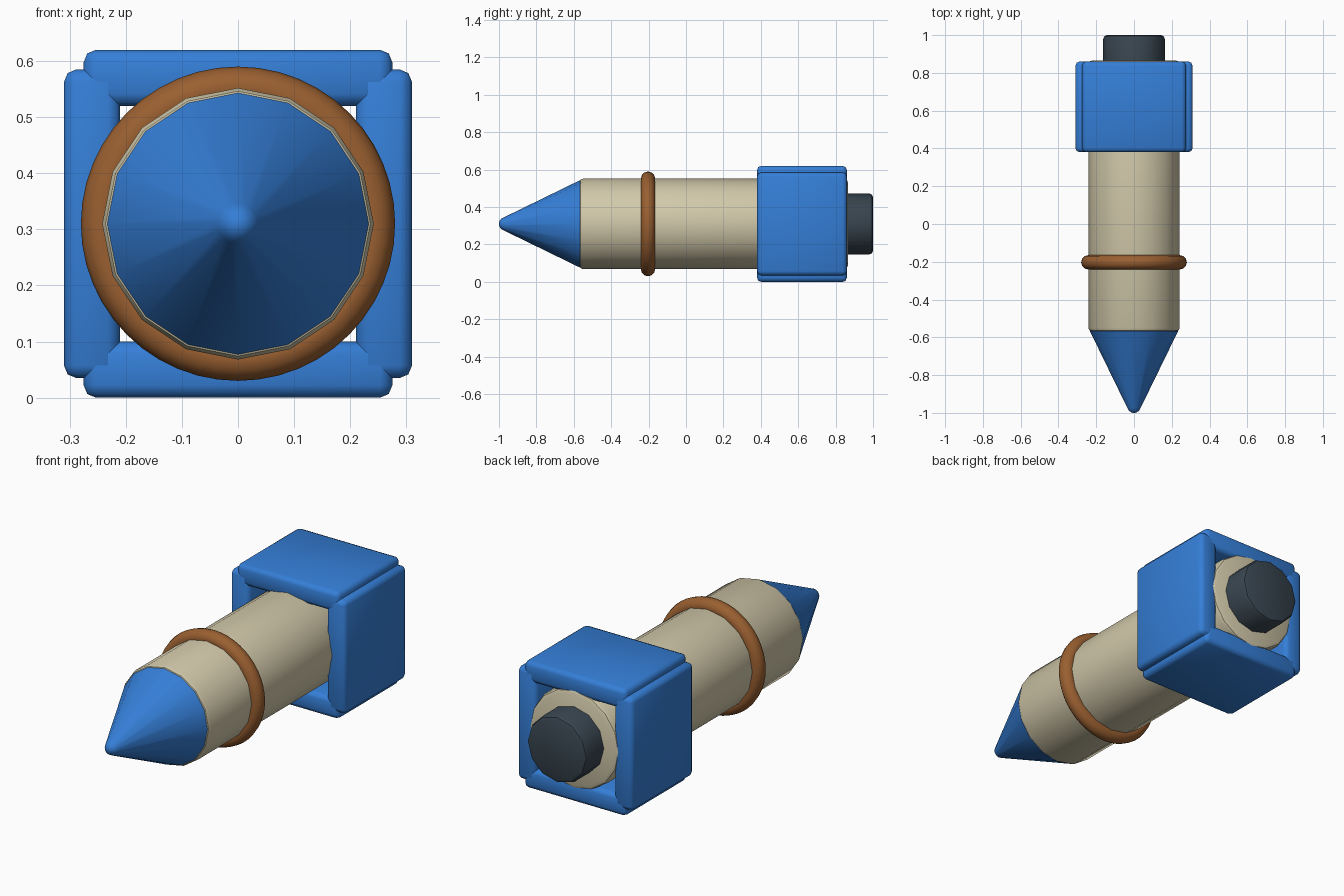
import bpy, bmesh
from math import sin, cos, pi, radians

if "Cube" in bpy.data.objects:
    bpy.data.objects.remove(bpy.data.objects["Cube"])

AXIS_Z = 0.31


def material(name, rgb):
    m = bpy.data.materials.new(name)
    m.diffuse_color = (*rgb, 1)
    m.use_nodes = True
    m.node_tree.nodes["Principled BSDF"].inputs["Base Color"].default_value = m.diffuse_color
    return m


BLUE = material("blue", (0.035, 0.21, 0.68))
CREAM = material("cream", (0.64, 0.58, 0.40))
BROWN = material("brown", (0.32, 0.115, 0.03))
DARK = material("dark", (0.04, 0.06, 0.08))


def smooth(ob, angle):
    bpy.ops.object.select_all(action='DESELECT')
    ob.select_set(True)
    bpy.context.view_layer.objects.active = ob
    bpy.ops.object.shade_smooth_by_angle(angle=radians(angle))


def finish(name, bm, mat, angle=35):
    bmesh.ops.recalc_face_normals(bm, faces=bm.faces[:])
    me = bpy.data.meshes.new(name)
    bm.to_mesh(me)
    bm.free()
    ob = bpy.data.objects.new(name, me)
    bpy.context.collection.objects.link(ob)
    me.materials.append(mat)
    smooth(ob, angle)
    return ob


def lathe(name, profile, sides, mat, closed=False, angle=35):
    """Turn (radius, y) points about the long axis; open profiles get end caps."""
    bm = bmesh.new()
    rings = [[bm.verts.new((r * sin(2 * pi * i / sides), y,
                            AXIS_Z + r * cos(2 * pi * i / sides)))
              for i in range(sides)] for r, y in profile]
    pairs = list(zip(rings, rings[1:]))
    if closed:
        pairs.append((rings[-1], rings[0]))
    else:
        bm.faces.new(rings[0])
        bm.faces.new(rings[-1])
    for a, b in pairs:
        for i in range(sides):
            j = (i + 1) % sides
            bm.faces.new((a[i], a[j], b[j], b[i]))
    return finish(name, bm, mat, angle)


# Main tube, with softened ends
lathe("body", [(0.222, -0.57), (0.236, -0.564), (0.242, -0.55), (0.242, 0.845),
               (0.236, 0.86), (0.222, 0.866)], 16, CREAM)

# Pointed nose with a blunted tip
lathe("nose_cone", [(0.215, -0.55), (0.233, -0.568), (0.036, -0.972),
                    (0.028, -0.988), (0.014, -0.998), (0.004, -1.0)], 16, BLUE)

# Rear nozzle
lathe("nozzle", [(0.163, 0.80), (0.163, 0.98), (0.157, 0.994), (0.143, 1.0)],
      12, DARK)

# Round band about the tube
lathe("band", [(0.242 + 0.038 * cos(2 * pi * k / 12), -0.203 + 0.038 * sin(2 * pi * k / 12))
               for k in range(12)], 48, BROWN, closed=True, angle=60)


# Square tail box made of four bevelled plates
def plate(name, centre, size):
    bm = bmesh.new()
    bmesh.ops.create_cube(bm, size=1)
    bmesh.ops.scale(bm, vec=size, verts=bm.verts[:])
    bmesh.ops.translate(bm, vec=centre, verts=bm.verts[:])
    bmesh.ops.bevel(bm, geom=bm.edges[:], offset=0.022, segments=2,
                    profile=0.5, affect='EDGES')
    finish(name, bm, BLUE, 50)


for side, s in (("right", 1), ("left", -1)):
    plate("tail_plate_" + side, (0.26 * s, 0.62, AXIS_Z), (0.10, 0.48, 0.55))
for side, s in (("top", 1), ("bottom", -1)):
    plate("tail_plate_" + side, (0, 0.62, AXIS_Z + 0.26 * s), (0.55, 0.48, 0.10))
